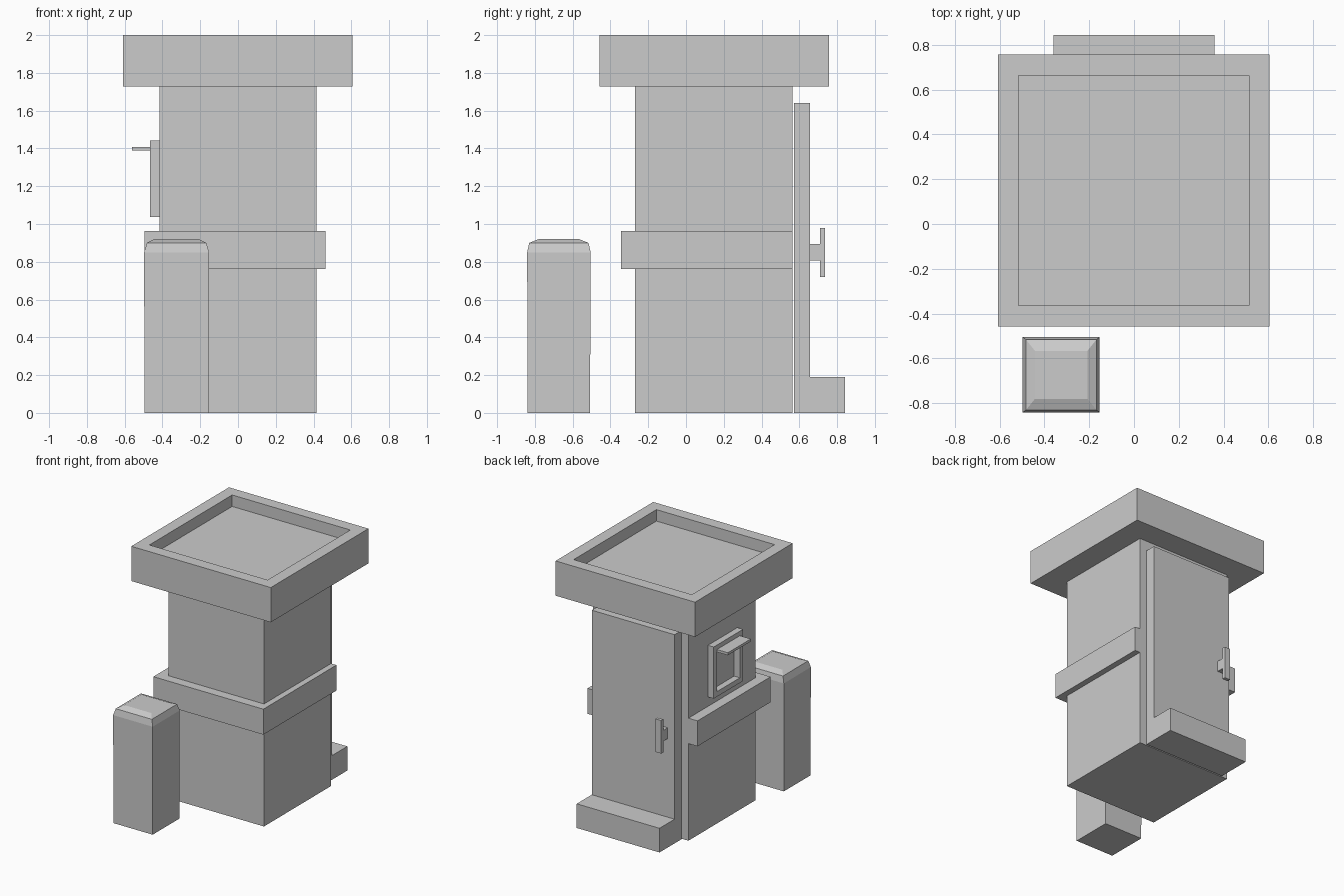
import bpy
import bmesh

if "Cube" in bpy.data.objects:
    bpy.data.objects.remove(bpy.data.objects["Cube"])


def finish(name, bm):
    bmesh.ops.recalc_face_normals(bm, faces=bm.faces)
    mesh = bpy.data.meshes.new(name)
    bm.to_mesh(mesh)
    bm.free()
    obj = bpy.data.objects.new(name, mesh)
    bpy.context.collection.objects.link(obj)
    return obj


def prism(name, pts, axis, lo, hi):
    """Extrude a closed 2D profile along x (pts are y,z) or z (pts are x,y)."""
    bm = bmesh.new()
    place = (lambda p: (lo, *p)) if axis == 'x' else (lambda p: (*p, lo))
    face = bm.faces.new([bm.verts.new(place(p)) for p in pts])
    ext = bmesh.ops.extrude_face_region(bm, geom=[face])['geom']
    d = hi - lo
    vec = (d, 0, 0) if axis == 'x' else (0, 0, d)
    bmesh.ops.translate(bm, vec=vec, verts=[v for v in ext if isinstance(v, bmesh.types.BMVert)])
    return finish(name, bm)


def box(name, x, y, z):
    pts = [(x[0], y[0]), (x[1], y[0]), (x[1], y[1]), (x[0], y[1])]
    return prism(name, pts, 'z', *z)


# Main booth
box("booth_body", (-0.415, 0.415), (-0.27, 0.563), (0, 1.727))

# Belt wrapping the front and both sides, open at the back
prism("belt", [(-0.494, 0.563), (-0.494, -0.345), (0.462, -0.345), (0.462, 0.563),
               (0.415, 0.563), (0.415, -0.27), (-0.415, -0.27), (-0.415, 0.563)],
      'z', 0.763, 0.963)

# Roof slab with a sunken top
roof = box("roof", (-0.608, 0.605), (-0.457, 0.756), (1.727, 2.0))
bm = bmesh.new()
bm.from_mesh(roof.data)
top = max(bm.faces, key=lambda f: f.calc_center_median().z)
bmesh.ops.inset_region(bm, faces=[top], thickness=0.131)
rim = bmesh.ops.extrude_face_region(bm, geom=[top])['geom']
bmesh.ops.translate(bm, vec=(0, 0, -0.09), verts=[v for v in rim if isinstance(v, bmesh.types.BMVert)])
if top.is_valid:
    bmesh.ops.delete(bm, geom=[top], context='FACES')
bm.to_mesh(roof.data)
bm.free()

# Door and doorstep share one L-shaped profile
prism("door_with_step", [(0.573, 0), (0.843, 0), (0.843, 0.19), (0.656, 0.19),
                         (0.656, 1.64), (0.573, 1.64)], 'x', -0.36, 0.36)

# T-shaped door handle
prism("door_handle", [(0.656, 0.808), (0.71, 0.808), (0.71, 0.72), (0.737, 0.72),
                      (0.737, 0.98), (0.71, 0.98), (0.71, 0.893), (0.656, 0.893)],
      'x', -0.30, -0.25)

# Side window frame
fx, y0, y1, z0, z1, b = (-0.465, -0.415), -0.045, 0.32, 1.037, 1.443, 0.04
for label, ya in (("front", y0), ("back", y1 - b)):
    box(f"window_jamb_{label}", fx, (ya, ya + b), (z0, z1))
for label, za in (("bottom", z0), ("top", z1 - b)):
    box(f"window_rail_{label}", fx, (y0 + b, y1 - b), (za, za + b))

# Small awning over the window
box("window_awning", (-0.56, -0.455), (y0 + b, y1 - b), (1.388, 1.408))

# Free-standing post, lofted from square rings with a bevelled cap
bm = bmesh.new()
cx, cy = -0.325, -0.673
rings = []
for hx, hy, z in ((0.17, 0.165, 0), (0.172, 0.168, 0.85), (0.157, 0.157, 0.9), (0.117, 0.107, 0.92)):
    rings.append([bm.verts.new((cx + sx * hx, cy + sy * hy, z))
                  for sx, sy in ((-1, -1), (1, -1), (1, 1), (-1, 1))])
for a, c in zip(rings, rings[1:]):
    for i in range(4):
        j = (i + 1) % 4
        bm.faces.new((a[i], a[j], c[j], c[i]))
bm.faces.new(rings[0])
bm.faces.new(rings[-1])
finish("post", bm)
